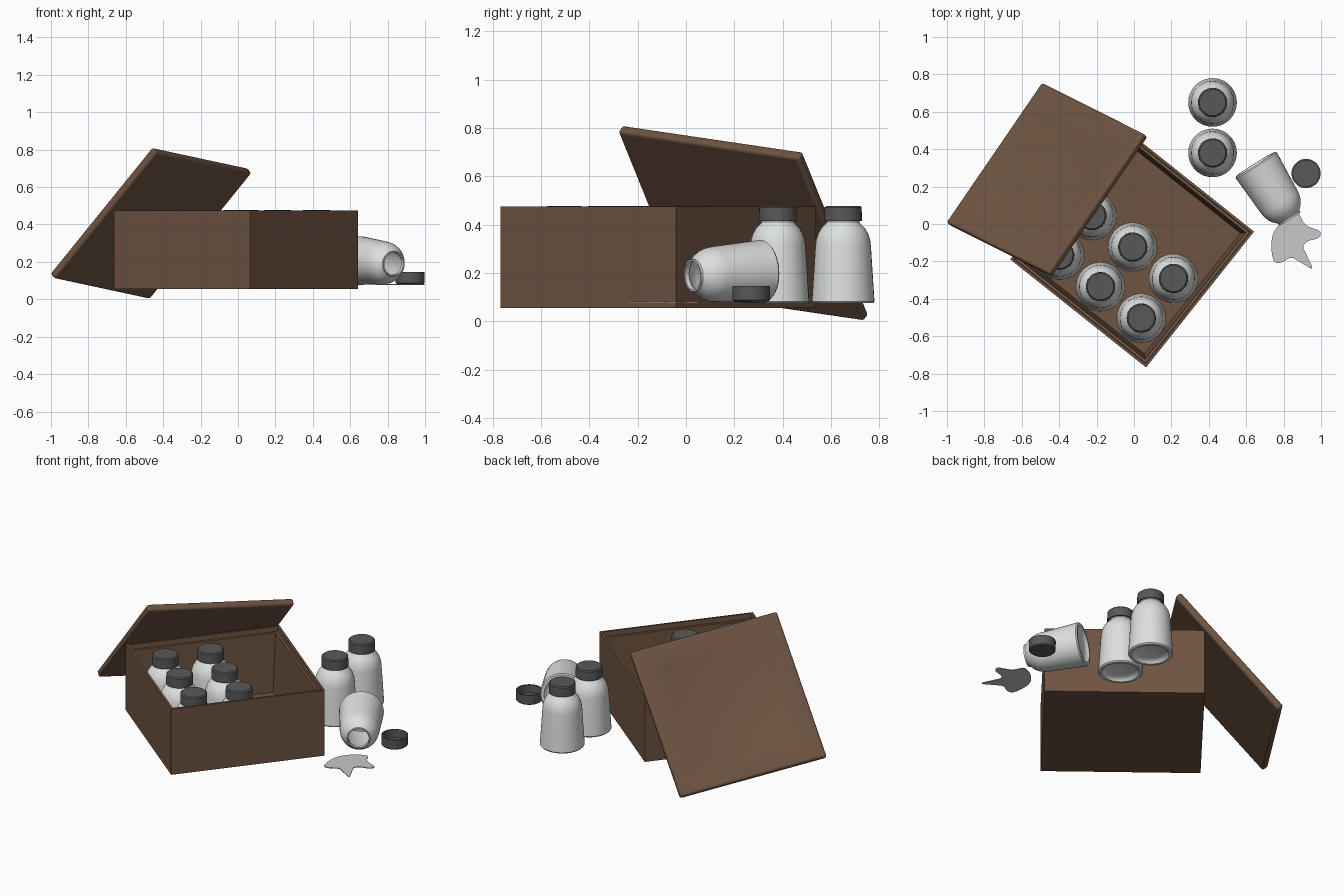
import bpy, bmesh, math
from mathutils import Vector, Matrix

if "Cube" in bpy.data.objects:
    bpy.data.objects.remove(bpy.data.objects["Cube"])


def material(name, rgb):
    m = bpy.data.materials.new(name)
    m.diffuse_color = (*rgb, 1)
    m.use_nodes = True
    m.node_tree.nodes["Principled BSDF"].inputs["Base Color"].default_value = m.diffuse_color
    return m


BROWN = material("brown_leather", (0.155, 0.088, 0.053))
WHITE = material("white_plastic", (0.72, 0.75, 0.73))
DARK = material("dark_grey_plastic", (0.098, 0.098, 0.098))
LIQUID = material("pale_liquid", (0.58, 0.58, 0.58))


def finish(name, bm, mat, matrix=None, smooth=False):
    bmesh.ops.recalc_face_normals(bm, faces=bm.faces)
    mesh = bpy.data.meshes.new(name)
    bm.to_mesh(mesh)
    bm.free()
    mesh.materials.append(mat)
    return place(name, mesh, matrix, smooth)


def place(name, mesh, matrix=None, smooth=False):
    ob = bpy.data.objects.new(name, mesh)
    bpy.context.collection.objects.link(ob)
    if matrix:
        ob.matrix_world = matrix
    if smooth:
        bpy.ops.object.select_all(action='DESELECT')
        ob.select_set(True)
        bpy.context.view_layer.objects.active = ob
        bpy.ops.object.shade_smooth_by_angle(angle=math.radians(35))
    return ob


def square_loft(loops):
    """Stack square loops (half size, z) into a solid, capped at both ends."""
    bm = bmesh.new()
    rings = [[bm.verts.new((sx * h, sy * h, z)) for sx, sy in
              ((-1, -1), (1, -1), (1, 1), (-1, 1))] for h, z in loops]
    for a, b in zip(rings, rings[1:]):
        for i in range(4):
            j = (i + 1) % 4
            bm.faces.new((a[i], a[j], b[j], b[i]))
    bm.faces.new(rings[0][::-1])
    bm.faces.new(rings[-1])
    return bm


def lathe(profile, n=36):
    """Revolve (radius, z) points that start and end on the axis."""
    bm = bmesh.new()
    rings = []
    for r, z in profile:
        if r == 0:
            rings.append([bm.verts.new((0, 0, z))] * n)
        else:
            rings.append([bm.verts.new((r * math.cos(2 * math.pi * k / n),
                                        r * math.sin(2 * math.pi * k / n), z)) for k in range(n)])
    for a, b in zip(rings, rings[1:]):
        for i in range(n):
            j = (i + 1) % n
            bm.faces.new(list(dict.fromkeys((a[i], a[j], b[j], b[i]))))
    return bm


# Open box with a stepped rim and slightly tapered inside
finish("box", square_loft([(0.464, 0.055), (0.464, 0.475), (0.45, 0.475), (0.448, 0.445),
                           (0.432, 0.445), (0.412, 0.075)]),
       BROWN, Matrix.Translation((-0.01, -0.115, 0)) @ Matrix.Rotation(math.radians(51.5), 4, 'Z'))

# Lid leaning against the box, recessed panel on the outside
u = Vector((0.52, 0.76, -0.112)).normalized()
n = u.cross(Vector((-0.55, 0.275, -0.68))).normalized()
v = n.cross(u)
lid_matrix = Matrix.Translation((-0.465, 0.237, 0.406)) @ Matrix((u, v, n)).transposed().to_4x4()
lid = finish("lid", square_loft([(0.456, -0.022), (0.456, 0.022), (0.38, 0.022), (0.31, -0.003)]),
             BROWN, lid_matrix, True)
bevel = lid.modifiers.new("rounded_edges", 'BEVEL')
bevel.width, bevel.segments = 0.014, 3
bevel.limit_method, bevel.angle_limit = 'ANGLE', math.radians(40)

# Fallen open bottle; its mesh is shared by the standing bottles
axis = Vector((0.53, -0.845, -0.05))
tilt = Vector((0, 0, 1)).rotation_difference(axis).to_matrix().to_4x4()
bottle = finish("fallen_bottle", lathe([
    (0, 0.022), (0.08, 0.02), (0.1, 0.012), (0.108, 0), (0.124, 0), (0.13, 0.007),
    (0.122, 0.13), (0.115, 0.24), (0.112, 0.262), (0.104, 0.287), (0.09, 0.311),
    (0.072, 0.329), (0.067, 0.336), (0.067, 0.346), (0.06, 0.346), (0.06, 0.325),
    (0.085, 0.3), (0.103, 0.262), (0.116, 0.04), (0, 0.032)]),
    WHITE, Matrix.Translation((0.65, 0.32, 0.207)) @ tilt, True)

# Loose cap lying open side up
cap = finish("loose_cap", lathe([
    (0, 0), (0.07, 0), (0.077, 0.006), (0.078, 0.063), (0.07, 0.063), (0.07, 0.012), (0, 0.012)]),
    DARK, Matrix.Translation((0.92, 0.27, 0.082)), True)

# Standing bottles: two outside, two rows of three in the box
spots = [(0.42, 0.65), (0.42, 0.38)]
spots += [(-0.225 + 0.218 * i - 0.172 * j, 0.045 - 0.168 * i - 0.212 * j)
          for j in range(2) for i in range(3)]
for k, (x, y) in enumerate(spots):
    place(f"bottle_{k + 1}", bottle.data, Matrix.Translation((x, y, 0.075)), True)
    place(f"bottle_cap_{k + 1}", cap.data,
          Matrix.Translation((x, y, 0.477)) @ Matrix.Rotation(math.pi, 4, 'X'), True)

# Spilled liquid: smooth closed outline given a little thickness
outline = [(0.80, 0.02), (0.745, -0.05), (0.735, -0.13), (0.75, -0.20), (0.79, -0.205),
           (0.84, -0.18), (0.89, -0.205), (0.953, -0.238), (0.925, -0.17), (0.905, -0.12),
           (0.935, -0.09), (0.985, -0.075), (0.995, -0.04), (0.935, -0.015), (0.905, 0.01),
           (0.875, 0.055)]
pts = [Vector(p) for p in outline]
bm = bmesh.new()
ring = []
m = len(pts)
for i in range(m):
    a, b, c, d = pts[i - 1], pts[i], pts[(i + 1) % m], pts[(i + 2) % m]
    for s in range(4):
        t = s / 4
        p = 0.5 * (2 * b + (c - a) * t + (2 * a - 5 * b + 4 * c - d) * t * t
                   + (3 * b - a - 3 * c + d) * t ** 3)
        ring.append(bm.verts.new((p.x, p.y, 0.076)))
face = bm.faces.new(ring)
top = bmesh.ops.extrude_face_region(bm, geom=[face])["geom"]
bmesh.ops.translate(bm, vec=(0, 0, 0.005), verts=[g for g in top if isinstance(g, bmesh.types.BMVert)])
if not any(len(f.verts) == len(ring) and f.calc_center_median().z < 0.078 for f in bm.faces):
    bm.faces.new(ring[::-1])
finish("spilled_liquid", bm, LIQUID)
